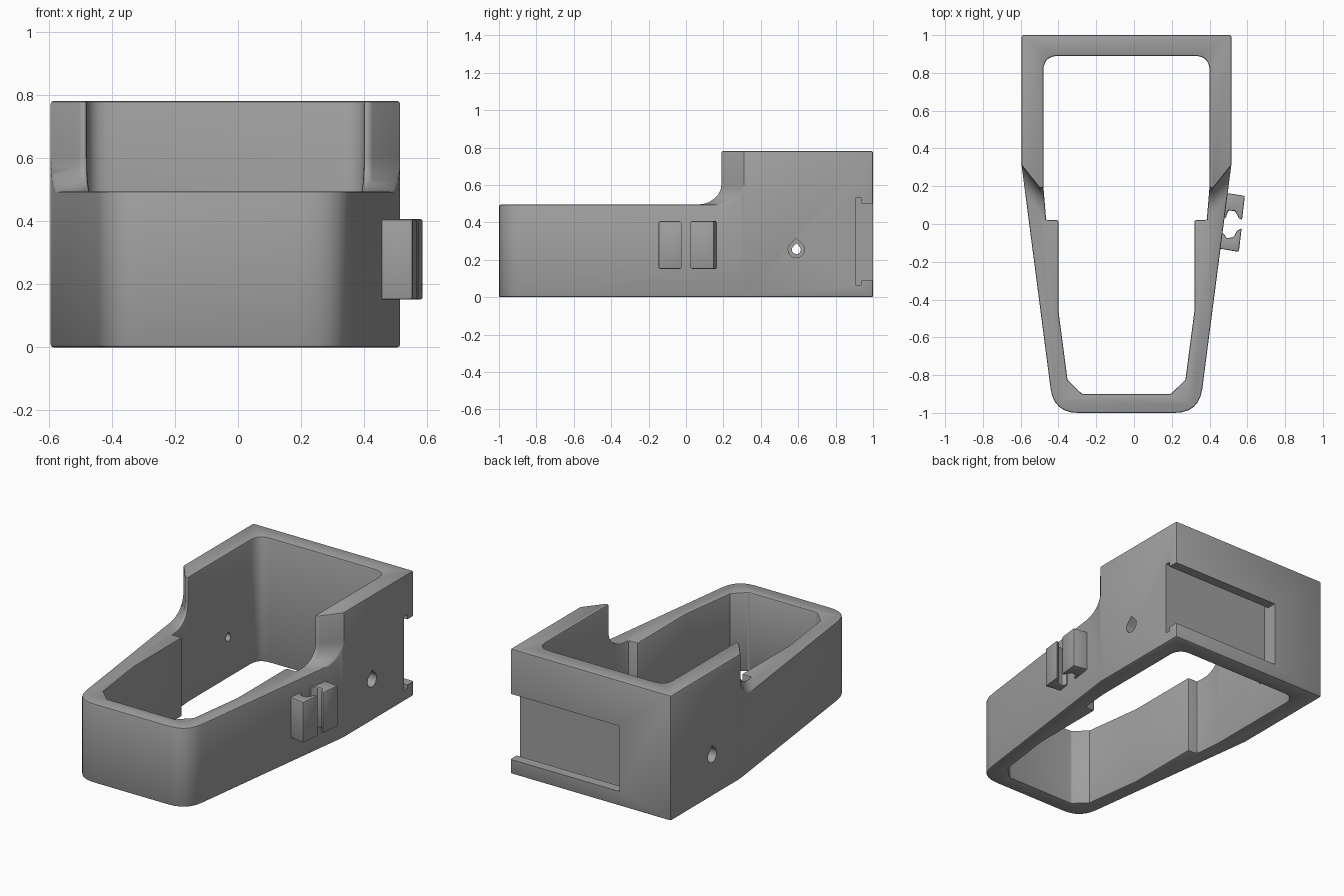
import bpy, bmesh, math
from mathutils import Vector

cube = bpy.data.objects.get("Cube")
if cube:
    bpy.data.objects.remove(cube)

CX = -0.04  # centre line of the housing

grey = bpy.data.materials.new("plain grey")
grey.use_nodes = True
grey.diffuse_color = (0.35, 0.35, 0.35, 1)
grey.node_tree.nodes["Principled BSDF"].inputs["Base Color"].default_value = (0.35, 0.35, 0.35, 1)


def loft(name, rings):
    """Closed solid through a list of equal-length rings of 3D points."""
    bm = bmesh.new()
    loops = [[bm.verts.new(p) for p in ring] for ring in rings]
    for a, b in zip(loops, loops[1:]):
        for i in range(len(a)):
            j = (i + 1) % len(a)
            bm.faces.new((a[i], a[j], b[j], b[i]))
    bm.faces.new(loops[0])
    bm.faces.new(loops[-1])
    bmesh.ops.recalc_face_normals(bm, faces=bm.faces)
    mesh = bpy.data.meshes.new(name)
    bm.to_mesh(mesh)
    bm.free()
    obj = bpy.data.objects.new(name, mesh)
    bpy.context.collection.objects.link(obj)
    mesh.materials.append(grey)
    return obj


def prism(name, outline, z0, z1):
    return loft(name, [[(x, y, z) for x, y in outline] for z in (z0, z1)])


def rounded(points, steps=6):
    """Round the corners of (x, y, radius) points; zero radius stays sharp."""
    out = []
    for i, (x, y, r) in enumerate(points):
        p = Vector((x, y))
        if r == 0:
            out.append(p)
            continue
        a = p + (Vector(points[i - 1][:2]) - p).normalized() * r
        b = p + (Vector(points[(i + 1) % len(points)][:2]) - p).normalized() * r
        for k in range(steps + 1):
            t = k / steps
            out.append(a * (1 - t) ** 2 + p * 2 * t * (1 - t) + b * t * t)
    return out


def mirrored(half):
    """Full outline from its +x half, listed front to back."""
    right = [(CX + x, y, r) for x, y, r in half]
    left = [(CX - x, y, r) for x, y, r in reversed(half)]
    return right + left


def apply_modifiers(obj):
    bpy.context.view_layer.update()
    deps = bpy.context.evaluated_depsgraph_get()
    mesh = bpy.data.meshes.new_from_object(obj.evaluated_get(deps))
    obj.modifiers.clear()
    obj.data = mesh


def cut(obj, cutter):
    mod = obj.modifiers.new("cut", "BOOLEAN")
    mod.operation = "DIFFERENCE"
    mod.solver = "EXACT"
    mod.object = cutter
    apply_modifiers(obj)
    bpy.data.objects.remove(cutter)


def bevel(obj, width):
    mod = obj.modifiers.new("bevel", "BEVEL")
    mod.width = width
    mod.segments = 2
    mod.limit_method = "ANGLE"
    mod.angle_limit = math.radians(40)
    apply_modifiers(obj)


# Tapered housing
outer = [(0.385, -1, 0.13), (0.555, 0.31, 0), (0.555, 1, 0)]
body = prism("housing", rounded(mirrored(outer)), 0, 0.782)

# Open well with a step in each side wall
inner = [(0.235, -0.9, 0), (0.312, -0.825, 0), (0.36, -0.46, 0), (0.36, 0.02, 0),
         (0.425, 0.02, 0), (0.44, 0.2, 0), (0.44, 0.89, 0.08)]
cut(body, prism("well_cutter", rounded(mirrored(inner)), -0.2, 1.2))

# Low front half, with swept shoulders rising to the tall back
profile = [(-1.4, 0.495), (0.06, 0.495)]
profile += [(0.06 + 0.13 * math.sin(a), 0.605 - 0.11 * math.cos(a))
            for a in (math.radians(15 * k) for k in range(1, 7))]
profile += [(0.19, 1.2), (-1.4, 1.2)]
stations = [(-0.65, 0.24), (-0.46, 0), (0.46, 0), (0.65, 0.24)]
cut(body, loft("shoulder_cutter",
               [[(CX + u, y + shift, z) for y, z in profile] for u, shift in stations]))
bevel(body, 0.014)

# Undercut slot across the back, open on the left side
cut(body, prism("slot_mouth", [(-0.24, 0.92), (0.7, 0.92), (0.7, 1.1), (-0.24, 1.1)], 0.09, 0.5))
cut(body, prism("slot_undercut", [(-0.24, 0.907), (0.7, 0.907), (0.7, 0.938), (-0.24, 0.938)],
                0.065, 0.53))


# Teardrop holes through both sides, wider on the outside
def teardrop(name, r, x0, x1):
    arc = [math.radians(150 + 15 * k) for k in range(17)]
    pts = [(0.59 + r * math.cos(a), 0.255 + r * math.sin(a)) for a in arc]
    pts.append((0.59, 0.255 + r * 1.4))
    return loft(name, [[(x, y, z) for y, z in pts] for x in (x0, x1)])


cut(body, teardrop("through_hole", 0.024, -1, 1))
for side in (-1, 1):
    cut(body, teardrop("outer_hole", 0.044, CX + side * 0.495, CX + side * 0.7))

# Pair of hooked clips on the left side
clips = {
    "rear_clip": [(0.475, 0.166), (0.587, 0.149), (0.572, 0.022), (0.556, 0.03),
                  (0.535, 0.068), (0.5, 0.072), (0.485, 0.03), (0.465, 0.03)],
    "front_clip": [(0.44, -0.128), (0.555, -0.148), (0.57, -0.022), (0.545, -0.036),
                   (0.527, -0.07), (0.49, -0.075), (0.475, -0.05), (0.455, -0.05)],
}
parts = [body]
for name, outline in clips.items():
    clip = prism(name, outline, 0.152, 0.407)
    bevel(clip, 0.007)
    parts.append(clip)

# Soft shading with crisp edges
for obj in bpy.context.view_layer.objects:
    obj.select_set(obj in parts)
bpy.context.view_layer.objects.active = body
bpy.ops.object.shade_smooth_by_angle(angle=math.radians(30))
